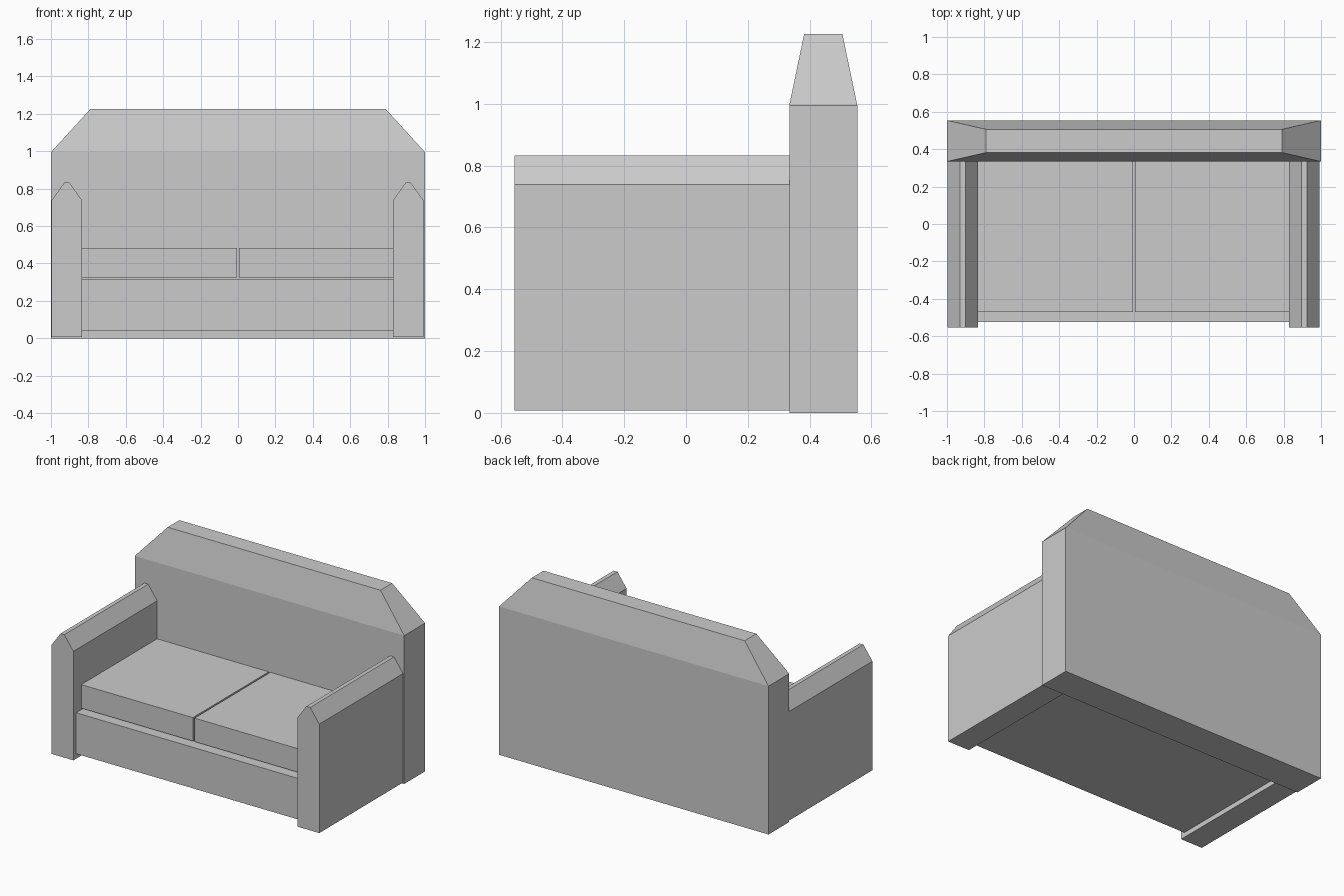
import bpy
import bmesh

cube = bpy.data.objects.get("Cube")
if cube:
    bpy.data.objects.remove(cube, do_unlink=True)

# Single upholstery colour
GREY = (0.6, 0.6, 0.6, 1)
fabric = bpy.data.materials.new("grey_fabric")
fabric.use_nodes = True
fabric.diffuse_color = GREY
fabric.node_tree.nodes["Principled BSDF"].inputs["Base Color"].default_value = GREY


def loft(name, rings):
    """Solid through rings of equal point count, capped at both ends."""
    bm = bmesh.new()
    loops = [[bm.verts.new(p) for p in ring] for ring in rings]
    count = len(loops[0])
    for low, high in zip(loops, loops[1:]):
        for i in range(count):
            j = (i + 1) % count
            bm.faces.new((low[i], low[j], high[j], high[i]))
    bm.faces.new(loops[0][::-1])
    bm.faces.new(loops[-1])
    bmesh.ops.recalc_face_normals(bm, faces=bm.faces)
    mesh = bpy.data.meshes.new(name)
    bm.to_mesh(mesh)
    bm.free()
    mesh.materials.append(fabric)
    obj = bpy.data.objects.new(name, mesh)
    bpy.context.collection.objects.link(obj)
    return obj


def rect(x0, x1, y0, y1, z):
    return [(x0, y0, z), (x1, y0, z), (x1, y1, z), (x0, y1, z)]


def box(name, x0, x1, y0, y1, z0, z1):
    return loft(name, [rect(x0, x1, y0, y1, z0), rect(x0, x1, y0, y1, z1)])


FRONT, BACK_FRONT, REAR = -0.554, 0.334, 0.554

# Backrest with a tapered top
loft("backrest", [rect(-1, 1, BACK_FRONT, REAR, 0),
                  rect(-1, 1, BACK_FRONT, REAR, 0.995),
                  rect(-0.79, 0.79, 0.382, 0.506, 1.225)])

# Armrests with a peaked profile, extruded front to back
profile = [(-0.081, 0.007), (0.081, 0.007), (0.081, 0.738),
           (0.014, 0.832), (-0.014, 0.832), (-0.081, 0.738)]
for name, centre in (("right_armrest", -0.915), ("left_armrest", 0.91)):
    loft(name, [[(centre + x, y, z) for x, z in profile]
                for y in (FRONT, BACK_FRONT)])

# Seat base and the two cushions above it
box("seat_base", -0.834, 0.829, -0.525, BACK_FRONT, 0.04, 0.315)
box("right_cushion", -0.834, -0.006, -0.47, BACK_FRONT, 0.325, 0.483)
box("left_cushion", 0.006, 0.829, -0.47, BACK_FRONT, 0.325, 0.483)
